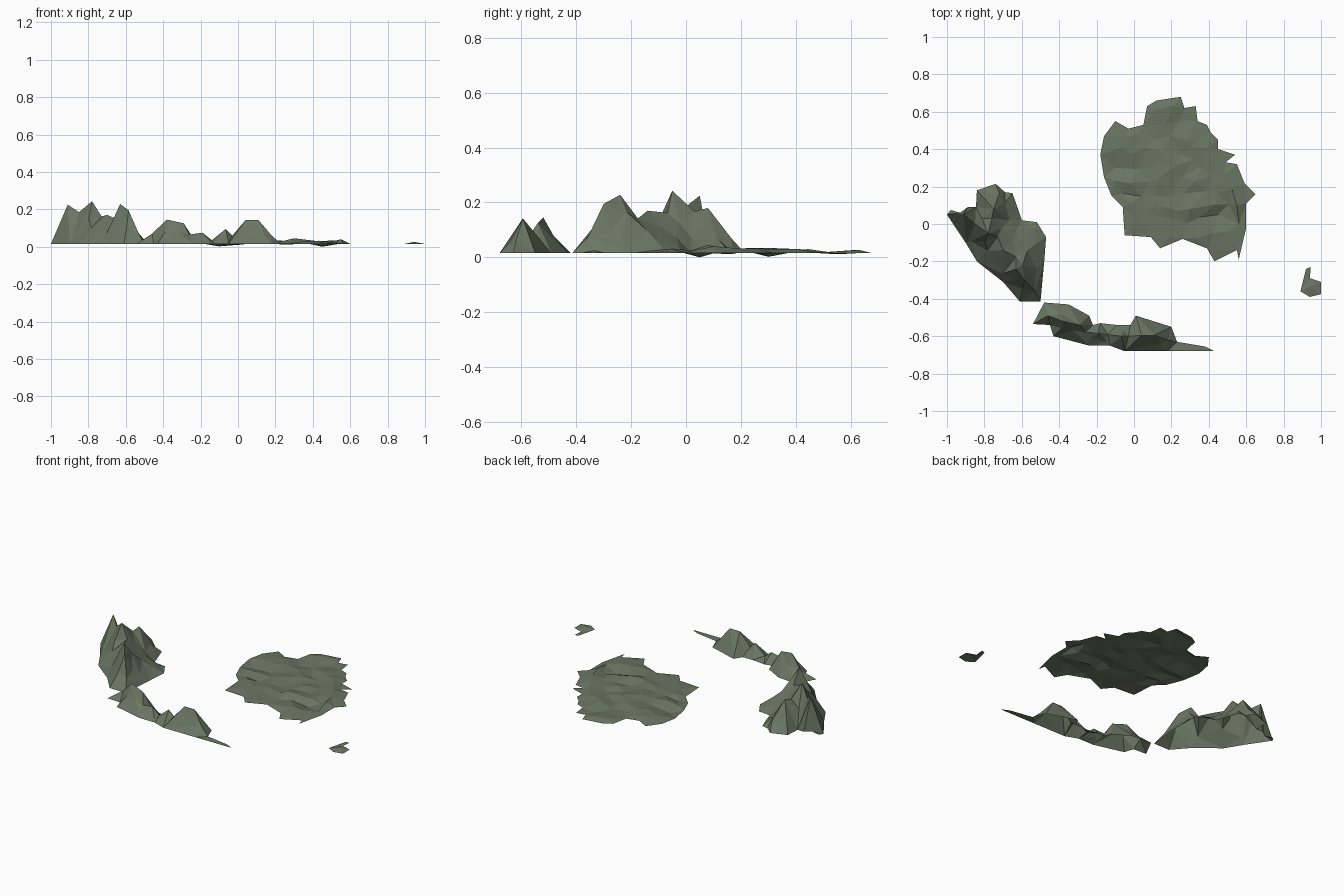
import bpy, math, random
from mathutils import Vector
from mathutils.geometry import delaunay_2d_cdt, intersect_point_line

if "Cube" in bpy.data.objects:
    bpy.data.objects.remove(bpy.data.objects["Cube"])

random.seed(7)
BASE = 0.015

mat = bpy.data.materials.new("mossy_rock")
mat.diffuse_color = (0.145, 0.18, 0.125, 1)
mat.use_nodes = True
mat.node_tree.nodes["Principled BSDF"].inputs["Base Color"].default_value = mat.diffuse_color


def seg_near(p, a, b):
    """Distance to a segment and position along it"""
    q, t = intersect_point_line(p, a, b)
    t = min(1, max(0, t))
    return (p - (a + (b - a) * t)).length, t


def inside(p, poly):
    hit = False
    for i, a in enumerate(poly):
        b = poly[i - 1]
        if (a.y > p.y) != (b.y > p.y) and p.x < (b.x - a.x) * (p.y - a.y) / (b.y - a.y) + a.x:
            hit = not hit
    return hit


def edge_dist(p, poly):
    return min(seg_near(p, a, poly[i - 1])[0] for i, a in enumerate(poly))


def terrain(name, outline, fixed, height, step):
    """Triangulated open sheet: coast outline + fixed peaks + scattered points"""
    poly = [Vector(p) for p in outline]
    pts = list(poly)
    zs = [BASE] * len(poly)
    for x, y, z in fixed:
        pts.append(Vector((x, y)))
        zs.append(z)
    xs, ys = [p.x for p in poly], [p.y for p in poly]
    y = min(ys)
    row = 0
    while y < max(ys):
        x = min(xs) + (row % 2) * step / 2
        while x < max(xs):
            p = Vector((x + random.uniform(-.3, .3) * step, y + random.uniform(-.3, .3) * step))
            if inside(p, poly) and edge_dist(p, poly) > step * .3 and \
                    all((p - q).length > step * .5 for q in pts[len(poly):]):
                pts.append(p)
                zs.append(height(p, edge_dist(p, poly)))
            x += step
        y += step * .87
        row += 1
    n = len(poly)
    co, _, faces, orig, _, _ = delaunay_2d_cdt(pts, [(i, (i + 1) % n) for i in range(n)], [], 1, 1e-5)
    verts = [(c.x, c.y, zs[o[0]] if o else BASE) for c, o in zip(co, orig)]
    me = bpy.data.meshes.new(name)
    me.from_pydata(verts, [], faces)
    me.materials.append(mat)
    ob = bpy.data.objects.new(name, me)
    bpy.context.collection.objects.link(ob)


def ridge_height(*lines):
    """Slope falling from the nearest ridge line down to the coast"""
    def h(p, d_out):
        best = 0
        for line in lines:
            for a, b in zip(line, line[1:]):
                d, t = seg_near(p, Vector(a[:2]), Vector(b[:2]))
                top = a[2] + (b[2] - a[2]) * t - BASE
                best = max(best, top * (d_out / (d_out + d + 1e-6)) ** 1.1)
        return BASE + best * random.uniform(.8, 1.02)
    return h


# Low plain
plain = [(.25, .68), (.12, .66), (.07, .63), (.05, .53), (-.03, .51), (-.1, .55), (-.16, .47),
         (-.18, .37), (-.16, .25), (-.12, .15), (-.06, .09), (-.05, -.06), (.09, -.07), (.14, -.13),
         (.26, -.08), (.39, -.13), (.43, -.2), (.55, -.14), (.56, -.19), (.6, -.02), (.6, .11),
         (.65, .16), (.59, .22), (.55, .32), (.49, .33), (.54, .37), (.45, .4), (.45, .45),
         (.41, .49), (.39, .53), (.34, .55), (.33, .63), (.27, .62)]


def plain_height(p, d):
    swell = .012 * math.exp(-((p.x - .3) ** 2 + (p.y - .12) ** 2) / .05)
    return BASE + swell + min(1, d / .1) * .004 + random.uniform(-.009, .011)


terrain("low_plain", plain, [(.3, .08, .045), (.55, .1, .04), (-.1, .3, .002), (.45, .05, 0)],
        plain_height, .085)

# West mountain: main crest and a northern spur
west = [(-.98, .075), (-.93, .06), (-.89, .09), (-.845, .09), (-.84, .18), (-.74, .215), (-.69, .17),
        (-.65, .165), (-.62, .08), (-.6, .02), (-.52, .01), (-.47, -.07), (-.48, -.2), (-.5, -.415),
        (-.61, -.415), (-.7, -.31), (-.84, -.2), (-.9, -.1), (-1, .05)]
crest = [(-.91, .05, .225), (-.85, 0, .185), (-.78, -.05, .243), (-.7, -.14, .17),
         (-.63, -.24, .228), (-.585, -.3, .195), (-.53, -.36, .07)]
spur = [(-.78, -.05, .243), (-.75, .08, .18), (-.72, .165, .07)]
terrain("west_mountain", west, crest + spur[1:], ridge_height(crest, spur), .075)

# South ridge
south = [(-.48, -.42), (-.35, -.43), (-.24, -.49), (-.22, -.54), (-.18, -.53), (-.09, -.54),
         (-.02, -.54), (.01, -.49), (.2, -.55), (.23, -.63), (.38, -.655), (.43, -.68), (.18, -.68),
         (-.05, -.68), (-.13, -.65), (-.24, -.65), (-.43, -.6), (-.45, -.54), (-.54, -.535)]
chain = [(-.46, -.49, .07), (-.38, -.52, .145), (-.29, -.54, .125), (-.19, -.585, .075),
         (-.14, -.59, .035), (-.065, -.6, .095), (-.03, -.6, .06), (.04, -.595, .142),
         (.11, -.595, .142), (.18, -.62, .06)]
terrain("south_ridge", south, chain, ridge_height(chain), .07)

# East islet
islet = [(.92, -.24), (.945, -.23), (.94, -.29), (1, -.31), (1, -.375), (.94, -.39), (.89, -.36)]
terrain("east_islet", islet, [(.94, -.335, .026)], lambda p, d: BASE, .5)
